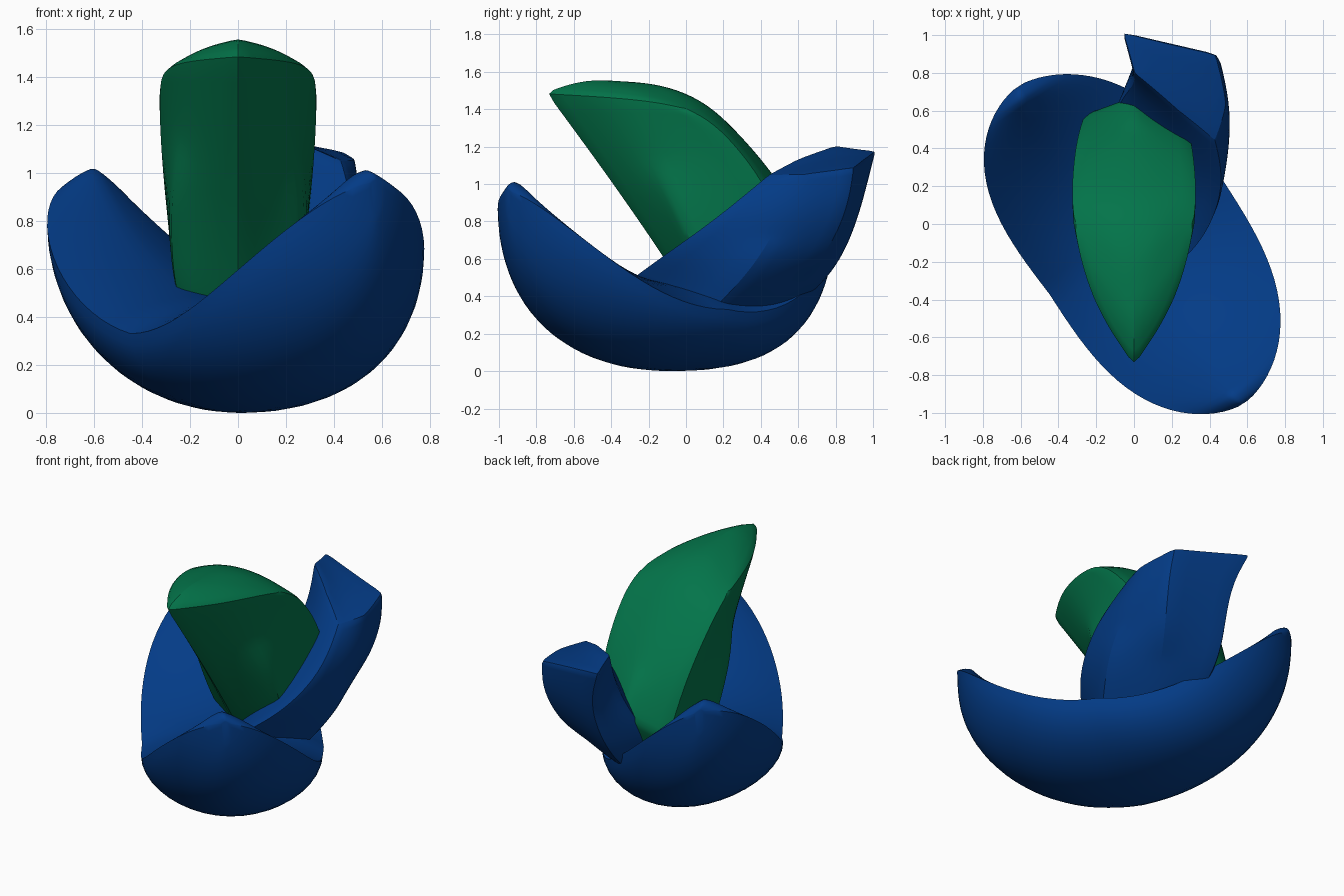
import bpy, bmesh, math
from mathutils import Vector

if "Cube" in bpy.data.objects:
    bpy.data.objects.remove(bpy.data.objects["Cube"])


def material(name, rgb):
    m = bpy.data.materials.new(name)
    m.diffuse_color = (*rgb, 1)
    m.use_nodes = True
    m.node_tree.nodes["Principled BSDF"].inputs["Base Color"].default_value = m.diffuse_color
    return m


BLUE = material("deep blue", (0.001, 0.044, 0.24))
GREEN = material("forest green", (0.001, 0.175, 0.068))


def loft(name, rings, mat, crown=None, crease=0.0, levels=0, angle=35):
    """Skin closed rings in order; crown is an optional apex on the first ring."""
    bm = bmesh.new()
    loops = [[bm.verts.new(p) for p in r] for r in rings]
    n = len(loops[0])
    for a, b in zip(loops, loops[1:]):
        for i in range(n):
            j = (i + 1) % n
            bm.faces.new((a[i], a[j], b[j], b[i]))
    if crown:
        top = bm.verts.new(crown)
        for i in range(n):
            bm.faces.new((loops[0][i], loops[0][(i + 1) % n], top))
    else:
        bm.faces.new(loops[0])
    bm.faces.new(loops[-1])
    bmesh.ops.recalc_face_normals(bm, faces=bm.faces)
    if crease:
        layer = bm.edges.layers.float.new("crease_edge")
        for e in bm.edges:
            if e.calc_face_angle(0) > math.radians(38):
                e[layer] = crease
    me = bpy.data.meshes.new(name)
    bm.to_mesh(me)
    bm.free()
    me.materials.append(mat)
    ob = bpy.data.objects.new(name, me)
    bpy.context.collection.objects.link(ob)
    if levels:
        ob.modifiers.new("smooth", "SUBSURF").levels = levels
        ob.modifiers["smooth"].render_levels = levels
    bpy.ops.object.select_all(action='DESELECT')
    ob.select_set(True)
    bpy.context.view_layer.objects.active = ob
    bpy.ops.object.shade_smooth_by_angle(angle=math.radians(angle))
    return ob


# Boat-shaped lower petal: rounded hull, domed saddle deck, back end twisted sideways
along = Vector((-0.54, 0.84, 0))
across = Vector((0.84, 0.54, 0))
middle = Vector((0.015, -0.075, 0))
HALF = 1.06
rings = []
for i in range(49):
    u = HALF * 0.998 * math.sin(math.pi / 2 * (i / 24 - 1))
    t = abs(u) / HALF
    back = max(0, u) / HALF
    front = max(0, -u) / HALF
    width = 0.55 * (1 - t ** 3) ** 0.58
    rim = 0.33 + 0.56 * u * u
    keel = min(0.88 * (1 - math.sqrt(1 - t ** 2.2)), rim - 0.02)
    centre = middle + along * u * (1 - 0.04 * back - 0.015 * front) - across * 0.09 * back
    twist = 0.36 * back * (1 - 0.25 * back)

    def place(side, z):
        p = centre + across * width * side
        p.z = z - twist * width * side
        return p

    ring = [place(math.cos(math.pi * k / 20),
                  rim - (rim - keel) * math.sin(math.pi * k / 20) ** 1.05)
            for k in range(21)]
    for k in range(1, 16):
        s = -1 + k / 8
        off = abs(s + 0.15 * t) / (1 + math.copysign(0.15 * t, s + 0.15 * t))
        dome = 1 - min(1, off) ** (2.2 - 1.0 * t)
        ring.append(place(s, rim + 0.14 * dome * min(1, width / 0.22)))
    rings.append(ring)
loft("lower_petal", rings, BLUE, angle=40)

# Upright back petal: rings run front, outer, right, back, inner, hidden side
loft("back_petal", [
    [(0.43, 0.44, 1.05), (0.51, 0.62, 1.05), (0.44, 0.90, 1.09),
     (-0.07, 1.02, 1.18), (0.0, 0.80, 1.21), (0.24, 0.60, 1.14)],
    [(0.47, 0.28, 0.92), (0.535, 0.57, 0.88), (0.46, 0.88, 0.93),
     (0.02, 0.97, 0.98), (0.0, 0.74, 0.98), (0.24, 0.48, 1.0)],
    [(0.46, 0.10, 0.78), (0.53, 0.46, 0.70), (0.43, 0.82, 0.74),
     (0.03, 0.91, 0.76), (-0.08, 0.66, 0.76), (0.2, 0.34, 0.82)],
    [(0.36, -0.12, 0.63), (0.48, 0.30, 0.48), (0.33, 0.66, 0.49),
     (-0.02, 0.79, 0.50), (-0.14, 0.50, 0.52), (0.1, 0.15, 0.62)],
    [(0.15, -0.30, 0.50), (0.36, 0.12, 0.30), (0.22, 0.42, 0.29),
     (0.0, 0.52, 0.29), (-0.14, 0.25, 0.32), (0.0, -0.05, 0.44)],
], BLUE, crease=0.7, levels=3)


# Leaning green column: front edge, flank, side edge and back ridge, mirrored in x
def column_ring(front, flank, side, back):
    right = [flank, side]
    left = [(-x, y, z) for x, y, z in reversed(right)]
    return [(0, *front)] + right + [(0, *back)] + left


loft("column", [
    column_ring((-0.76, 1.49), (0.24, -0.41, 1.47), (0.34, 0.05, 1.42), (0.06, 1.52)),
    column_ring((-0.42, 1.03), (0.27, -0.17, 1.12), (0.335, 0.27, 1.22), (0.27, 1.32)),
    column_ring((-0.12, 0.60), (0.29, 0.01, 0.72), (0.31, 0.46, 0.96), (0.53, 1.04)),
    column_ring((0.02, 0.38), (0.26, 0.12, 0.45), (0.27, 0.58, 0.62), (0.68, 0.76)),
    column_ring((0.12, 0.28), (0.16, 0.22, 0.3), (0.18, 0.48, 0.38), (0.58, 0.45)),
], GREEN, crown=(0, -0.44, 1.61), crease=0.6, levels=3, angle=50)
